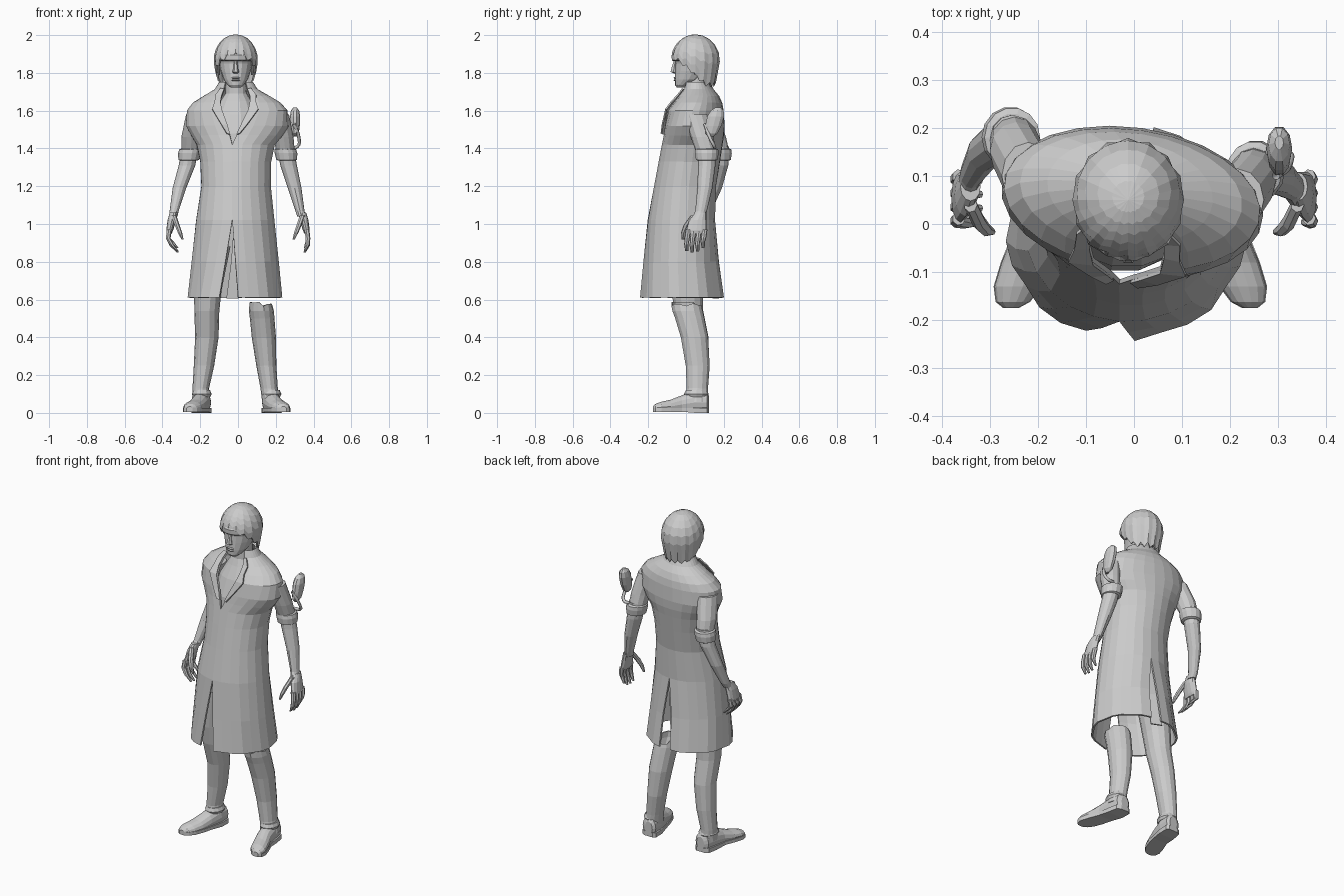
import bpy, bmesh, math, random
from mathutils import Vector

random.seed(4)


def mesh(name, verts, faces, thick=0):
    me = bpy.data.meshes.new(name)
    me.from_pydata(verts, [], faces)
    bm = bmesh.new()
    bm.from_mesh(me)
    bmesh.ops.remove_doubles(bm, verts=bm.verts, dist=0.0005)
    bmesh.ops.recalc_face_normals(bm, faces=bm.faces)
    bm.to_mesh(me)
    bm.free()
    ob = bpy.data.objects.new(name, me)
    bpy.context.collection.objects.link(ob)
    if thick:
        m = ob.modifiers.new("thickness", 'SOLIDIFY')
        m.thickness, m.offset = thick, 0
    return ob


def grid_faces(rows, cols, closed):
    return [(r * cols + c, r * cols + (c + 1) % cols, (r + 1) * cols + (c + 1) % cols, (r + 1) * cols + c)
            for r in range(rows - 1) for c in range(cols if closed else cols - 1)]


def loft(name, rings, n=12, along='z', caps=(True, True), thick=0, jag=0):
    """Elliptical rings (x, y, z, radius across, radius deep); along='y' stands the rings upright."""
    v = []
    for k, (x, y, z, a, b) in enumerate(rings):
        for i in range(n):
            t = math.tau * i / n
            p, q = a * math.cos(t), b * math.sin(t)
            j = random.uniform(-jag, jag) if k == len(rings) - 1 else 0
            v.append((x + p, y + q, z + j) if along == 'z' else (x + p, y, max(0.012, z + q)))
    f = grid_faces(len(rings), n, True)
    if caps[0]:
        f.append(tuple(range(n)))
    if caps[1]:
        f.append(tuple(range(len(v) - n, len(v))))
    return mesh(name, v, f, thick)


def mix(a, b, u):
    return tuple(p + (q - p) * u for p, q in zip(a, b))


# Coat: two half shells joined at the middle, parting at the collar and in the front and back slits
# z, centre x, half width, front y, back y, front gap, front gap x, back gap
coat = [(0.61, -0.016, 0.243, -0.235, 0.20, 0.05, -0.05, 0.035),
        (0.80, -0.015, 0.225, -0.218, 0.172, 0.026, -0.04, 0.028),
        (1.02, -0.015, 0.203, -0.198, 0.15, 0, -0.03, 0),
        (1.20, -0.01, 0.18, -0.165, 0.155, 0, -0.03, 0),
        (1.33, -0.012, 0.184, -0.14, 0.175, 0, -0.03, 0),
        (1.42, -0.012, 0.203, -0.122, 0.188, 0, -0.03, 0),
        (1.47, -0.006, 0.238, -0.112, 0.195, 0.018, -0.025, 0),
        (1.52, -0.004, 0.268, -0.104, 0.197, 0.036, -0.02, 0),
        (1.60, -0.004, 0.262, -0.09, 0.192, 0.07, -0.015, 0),
        (1.64, -0.006, 0.228, -0.06, 0.185, 0.078, -0.015, 0),
        (1.675, -0.008, 0.17, -0.035, 0.17, 0.075, -0.012, 0),
        (1.71, -0.01, 0.11, -0.012, 0.142, 0.062, -0.012, 0),
        (1.75, -0.01, 0.085, 0.0, 0.12, 0.052, -0.012, 0)]


def coat_point(ring, t):
    z, cx, rx, yf, yb = ring[:5]
    fold = 1 + 0.022 * math.cos(9 * t) * max(0, (1.1 - z) / 0.5)
    x = cx + rx * math.sin(t) * fold
    y = (yf + yb) / 2 - (yb - yf) / 2 * math.cos(t) * fold
    return x, y - 0.1 * (x - cx) * min(1, max(0, (z - 1.1) / 0.4)), z


verts, faces, N = [], [], 12
for side in (1, -1):
    base = len(verts)
    for ring in coat:
        z, cx, rx, yf, yb, g, gx, bg = ring
        t0 = math.asin((gx + side * g - cx) / rx)
        t1 = side * math.pi - math.asin((0.02 + side * bg) / rx)
        verts += [coat_point(ring, t0 + (t1 - t0) * i / N) for i in range(N + 1)]
    faces += [tuple(base + i for i in q) for q in grid_faces(len(coat), N + 1, False)]
mesh("long_coat", verts, faces, 0.01)

# Folded lapels and front hem flap edges
for s in (-1, 1):
    strip = []
    for k, w in ((6, 0.012), (7, 0.03), (8, 0.052), (9, 0.03), (10, 0.034), (11, 0.02)):
        r = coat[k]
        t0 = math.asin((r[6] + s * r[5] - r[1]) / r[2])
        t1 = t0 + s * w / r[2]
        a, b = Vector(coat_point(r, t0)), Vector(coat_point(r, t1))
        strip += [a + Vector((0, -0.008, 0.004)), b + Vector((s * 0.004, -0.018, 0.008))]
    mesh("lapel", strip, grid_faces(6, 2, False), 0.008)

# Loose flap hanging inside the back slit
mesh("back_flap", [(-0.02, 0.145, 1.0), (0.02, 0.14, 1.0), (-0.035, 0.15, 0.8), (0.015, 0.125, 0.8),
                   (-0.06, 0.17, 0.605), (0.0, 0.145, 0.605)], grid_faces(3, 2, False), 0.008)

# Chest and neck inside the collar
loft("chest_and_neck", [(-0.02, 0.02, 1.36, 0.13, 0.12), (-0.015, 0.02, 1.48, 0.14, 0.11),
                        (-0.012, 0.04, 1.58, 0.12, 0.095), (-0.01, 0.055, 1.65, 0.085, 0.075),
                        (-0.01, 0.055, 1.69, 0.057, 0.058), (-0.01, 0.06, 1.80, 0.055, 0.06)], 14)

# Head: z, half width, front y, back y
head = [(1.722, 0.026, -0.048, -0.01), (1.735, 0.042, -0.058, 0.02), (1.765, 0.064, -0.06, 0.09),
        (1.81, 0.08, -0.058, 0.13), (1.85, 0.088, -0.056, 0.15), (1.88, 0.092, -0.066, 0.155),
        (1.93, 0.092, -0.06, 0.155), (1.97, 0.06, -0.03, 0.12)]
loft("head", [(-0.012, (a + b) / 2, z, w, (b - a) / 2) for z, w, a, b in head], 16)
loft("brow_band", [(-0.012, 0.045, z, r, r + 0.022) for z, r in
                   ((1.862, 0.092), (1.868, 0.1), (1.894, 0.101), (1.902, 0.094))], 18)
loft("nose", [(-0.012, -0.055, 1.798, 0.012, 0.012), (-0.012, -0.066, 1.806, 0.018, 0.018),
              (-0.012, -0.064, 1.825, 0.012, 0.015), (-0.012, -0.055, 1.868, 0.009, 0.01)], 6)
for z in (1.762, 1.774):
    loft("lip", [(-0.012, -0.054, z - 0.006, 0.016, 0.006), (-0.012, -0.057, z, 0.024, 0.009),
                 (-0.012, -0.054, z + 0.005, 0.014, 0.006)], 8)
for s in (-1, 1):
    loft("ear", [(-0.012 + s * 0.092, 0.055, z, 0.01, d) for z, d in
                 ((1.79, 0.008), (1.81, 0.018), (1.85, 0.024), (1.87, 0.012))], 8)

# Hair: clumped strands from the crown to a ragged lower edge, fringe short, nape long
C, R, verts = 32, 8, []
for r in range(R):
    for c in range(C):
        t = math.tau * c / C
        back = (1 - math.cos(t)) / 2
        low = 1.895 - 0.155 * min(1, back * 1.35) + 0.012 * (-1) ** c
        z = low + (2.0 - low) * math.sin(math.pi / 2 * r / (R - 1))
        k = math.sqrt(max(0, 1 - ((z - 1.865) / 0.135) ** 2)) if z > 1.865 else 1 - 1.5 * (1.865 - z)
        k *= 1 + 0.022 * (-1) ** c * (1 - r / (R - 1))
        verts.append((-0.012 + 0.112 * k * math.sin(t), 0.05 - 0.124 * k * math.cos(t), z))
mesh("hair", verts, grid_faces(R, C, True), 0.008)

# Arms, right one swung back at the elbow
loft("right_upper_arm", [(-0.25, 0.175, 1.39, 0.05, 0.052), (-0.245, 0.15, 1.46, 0.055, 0.062),
                         (-0.22, 0.10, 1.58, 0.055, 0.07)])
loft("left_upper_arm", [(0.25, 0.105, 1.39, 0.05, 0.055), (0.242, 0.085, 1.46, 0.052, 0.06),
                        (0.215, 0.05, 1.58, 0.055, 0.065)])
arms = {"right": (-1, [(-0.253, 0.18, 1.41), (-0.27, 0.178, 1.31), (-0.31, 0.15, 1.19), (-0.338, 0.105, 1.07),
                       (-0.342, 0.085, 1.04)]),
        "left": (1, [(0.25, 0.11, 1.41), (0.268, 0.11, 1.31), (0.3, 0.1, 1.19), (0.328, 0.08, 1.07),
                     (0.336, 0.068, 1.04)])}
for side, (s, p) in arms.items():
    radii = [(0.044, 0.047), (0.044, 0.046), (0.036, 0.04), (0.024, 0.031), (0.022, 0.032)]
    loft(side + "_forearm", [q + r for q, r in zip(p, radii)])
    # Rolled cuff
    x, y, _ = p[0]
    loft(side + "_cuff", [(x + s * d, y, z, r, r + 0.004) for d, z, r in
                          ((0.008, 1.335, 0.045), (0.008, 1.34, 0.055), (0.004, 1.375, 0.06),
                           (0, 1.395, 0.058), (0, 1.4, 0.046))], 14)
    # Hand with curled fingers and a thumb
    loft(side + "_palm", [(s * 0.34, 0.078, 1.06, 0.021, 0.03), (s * 0.35, 0.062, 1.02, 0.023, 0.046),
                          (s * 0.362, 0.055, 0.965, 0.018, 0.053), (s * 0.364, 0.055, 0.95, 0.013, 0.05)])
    curl = 0.045 if s < 0 else 0.012
    for i in range(4):
        y, e = 0.012 + 0.029 * i, (0.006, 0, 0.004, 0.022)[i]
        loft(side + "_finger", [(s * 0.364, y, 0.97, 0.014, 0.015), (s * 0.37, y - 0.006, 0.925, 0.013, 0.014),
                                (s * (0.374 - curl / 2), y - 0.01, 0.885 + e, 0.012, 0.012),
                                (s * (0.365 - curl), y - 0.008, 0.85 + e, 0.006, 0.008)], 7)
    loft(side + "_thumb", [(s * 0.34, 0.04, 1.045, 0.014, 0.016), (s * 0.323, 0.005, 0.995, 0.014, 0.018),
                           (s * 0.308, -0.012, 0.955, 0.012, 0.014), (s * 0.294, -0.016, 0.918, 0.006, 0.007)], 7)

# Loose shoulder pad and its strap behind the left arm
loft("shoulder_pad", [(0.302, 0.13 + 0.25 * (z - 1.46), z, w, d) for z, w, d in
                      ((1.462, 0.008, 0.014), (1.48, 0.02, 0.034), (1.52, 0.025, 0.045), (1.57, 0.027, 0.047),
                       (1.6, 0.022, 0.036), (1.617, 0.009, 0.014))], 10)
cu = bpy.data.curves.new("pad_strap", 'CURVE')
cu.dimensions, cu.bevel_depth, cu.bevel_resolution, cu.resolution_u = '3D', 0.009, 1, 4
sp = cu.splines.new('BEZIER')
pts = [(0.295, 0.10, 1.53), (0.322, 0.125, 1.46), (0.315, 0.15, 1.41), (0.275, 0.15, 1.405)]
sp.bezier_points.add(len(pts) - 1)
for b, p in zip(sp.bezier_points, pts):
    b.co, b.handle_left_type, b.handle_right_type = p, 'AUTO', 'AUTO'
bpy.context.collection.objects.link(bpy.data.objects.new("pad_strap", cu))

# Legs: left boot shaft ends open and ragged at the knee, right leg runs up under the coat
loft("right_leg", [(-0.195, 0.055, 0.06, 0.048, 0.06), (-0.197, 0.06, 0.13, 0.044, 0.055),
                   (-0.18, 0.062, 0.25, 0.054, 0.062), (-0.165, 0.05, 0.40, 0.062, 0.071),
                   (-0.165, 0.015, 0.54, 0.066, 0.078), (-0.16, 0.005, 0.65, 0.073, 0.085),
                   (-0.125, 0.0, 0.88, 0.085, 0.095)], 14)
loft("left_leg", [(0.178, 0.055, 0.06, 0.048, 0.06), (0.165, 0.06, 0.13, 0.043, 0.055),
                  (0.15, 0.062, 0.25, 0.05, 0.062), (0.137, 0.045, 0.40, 0.061, 0.071),
                  (0.128, 0.02, 0.50, 0.062, 0.076), (0.124, 0.008, 0.54, 0.063, 0.079),
                  (0.122, 0.002, 0.575, 0.058, 0.078)], 14, caps=(True, False), thick=0.006, jag=0.014)
for side, s, o in (("right", -1, 0.01), ("left", 1, -0.005)):
    # Ankle fold, boot foot, sole and heel
    loft(side + "_ankle_fold", [(s * (0.182 + o), 0.055, z, r, r + 0.012) for z, r in
                                ((0.085, 0.046), (0.1, 0.053), (0.12, 0.044))], 12)
    foot = [((0.172, 0.122), (0.05, 0.025, 0.04)), ((0.176, 0.11), (0.055, 0.044, 0.055)),
            ((0.182, 0.05), (0.055, 0.049, 0.062)), ((0.195, -0.02), (0.045, 0.046, 0.05)),
            ((0.215, -0.08), (0.034, 0.05, 0.037)), ((0.232, -0.13), (0.03, 0.048, 0.03)),
            ((0.242, -0.162), (0.026, 0.034, 0.022)), ((0.246, -0.175), (0.024, 0.014, 0.01))]
    loft(side + "_boot", [(s * (x + o), y, z, w, h) for (x, y), (z, w, h) in foot], 14, 'y')
    v = []
    for (x, y), (z, w, h) in foot:
        low = 0.0 if y > 0.04 else 0.006
        v += [(s * (x + o) + k * (w + 0.002), y, zz) for k, zz in ((-1, low), (1, low), (1, 0.026), (-1, 0.026))]
    end = len(v)
    mesh(side + "_sole", v, grid_faces(len(foot), 4, True) + [(0, 1, 2, 3), (end - 4, end - 3, end - 2, end - 1)])
